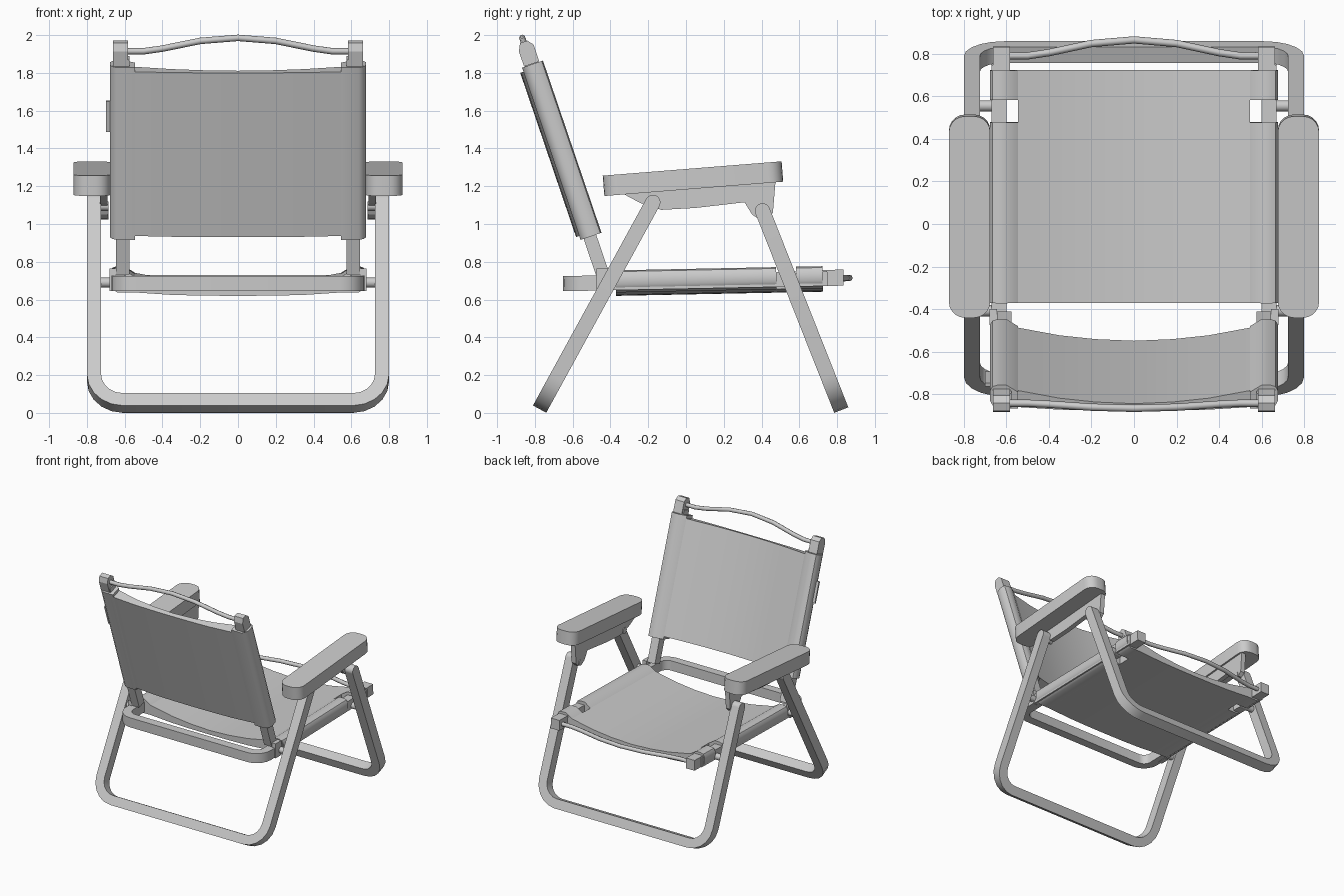
import bpy, bmesh
from math import sin, cos, pi
from mathutils import Vector

if "Cube" in bpy.data.objects:
    bpy.data.objects.remove(bpy.data.objects["Cube"], do_unlink=True)

mat = bpy.data.materials.new("pale_grey")
mat.use_nodes = True
colour = (0.6, 0.6, 0.6, 1)
mat.diffuse_color = colour
mat.node_tree.nodes["Principled BSDF"].inputs["Base Color"].default_value = colour

X, Y, Z = Vector((1, 0, 0)), Vector((0, 1, 0)), Vector((0, 0, 1))
SIDES = (("left", 1), ("right", -1))


def prism(name, pts, a, b, origin=(0, 0, 0), u=X, v=Y, w=Z, smooth=False):
    """Polygon in the u-v plane, extruded along w from a to b."""
    bm = bmesh.new()
    o = Vector(origin)
    verts = [bm.verts.new(o + u * p + v * q + w * a) for p, q in pts]
    face = bm.faces.new(verts)
    ext = bmesh.ops.extrude_face_region(bm, geom=[face])
    moved = [g for g in ext["geom"] if isinstance(g, bmesh.types.BMVert)]
    bmesh.ops.translate(bm, verts=moved, vec=w * (b - a))
    bmesh.ops.recalc_face_normals(bm, faces=bm.faces[:])
    me = bpy.data.meshes.new(name)
    bm.to_mesh(me)
    bm.free()
    me.materials.append(mat)
    ob = bpy.data.objects.new(name, me)
    bpy.context.scene.collection.objects.link(ob)
    if smooth:
        bpy.ops.object.select_all(action="DESELECT")
        ob.select_set(True)
        bpy.context.view_layer.objects.active = ob
        bpy.ops.object.shade_smooth_by_angle(angle=0.6)
    return ob


def arc(cx, cy, r, start, end, n=5):
    return [(cx + r * cos(start + (end - start) * i / n),
             cy + r * sin(start + (end - start) * i / n)) for i in range(n + 1)]


def circle(cx, cy, r, n=16):
    return arc(cx, cy, r, 0, 2 * pi, n)[:-1]


def box(p0, p1, q0, q1):
    return [(p0, q0), (p1, q0), (p1, q1), (p0, q1)]


def u_shape(half, bar, radius, length):
    """Flat U of constant bar width with rounded lower corners."""
    def run(h, r, low):
        return ([(-h, length)] + arc(r - h, low + r, r, pi, 1.5 * pi)
                + arc(h - r, low + r, r, 1.5 * pi, 2 * pi) + [(h, length)])
    return run(half, radius, 0) + run(half - bar, radius - bar, bar)[::-1]


# Leg frames: two slanted U frames with rounded upper ends
LEGS = (("rear", Vector((0, -0.775, 0.02)), Vector((0, -0.175, 1.115))),
        ("front", Vector((0, 0.822, 0.015)), Vector((0, 0.405, 1.07))))
for label, foot, top in LEGS:
    along = (top - foot).normalized()
    across = X.cross(along)
    prism(label + "_leg_frame", u_shape(0.8, 0.075, 0.19, (top - foot).length),
          -0.04, 0.04, foot, X, along, across, True)
    seat_joint = foot + along * ((0.69 - foot.z) / along.z)
    for side, s in SIDES:
        prism(f"{label}_leg_end_{side}", circle(top.y, top.z, 0.04),
              0.725 * s, 0.8 * s, u=Y, v=Z, w=X, smooth=True)
        prism(f"{label}_arm_pin_{side}", circle(top.y, top.z - 0.02, 0.025),
              0.685 * s, 0.74 * s, u=Y, v=Z, w=X, smooth=True)
        prism(f"{label}_seat_pin_{side}", circle(seat_joint.y, seat_joint.z, 0.026),
              0.6 * s, 0.74 * s, u=Y, v=Z, w=X, smooth=True)

# Armrests with hanging brackets
arm_dir = Vector((0, 1, 0.08)).normalized()
arm_up = X.cross(arm_dir)
hw, hl, r = 0.097, 0.475, 0.075
arm_plan = (arc(hw - r, hl - r, r, 0, pi / 2) + arc(r - hw, hl - r, r, pi / 2, pi)
            + arc(r - hw, r - hl, r, pi, 1.5 * pi) + arc(hw - r, r - hl, r, 1.5 * pi, 2 * pi))
bracket = [(-0.37, 1.18), (-0.24, 1.11), (-0.13, 1.075), (0.05, 1.085), (0.31, 1.115),
           (0.35, 1.05), (0.38, 1.03), (0.43, 1.03), (0.46, 1.06), (0.475, 1.24)]
for side, s in SIDES:
    prism("armrest_" + side, arm_plan, -0.054, 0.054, (0.773 * s, 0.037, 1.24),
          X, arm_dir, arm_up, True)
    prism("arm_bracket_" + side, bracket, 0.69 * s, 0.73 * s, u=Y, v=Z, w=X)

# Sagging cloth panel and the sleeves along its edges, as (x, depth)
half_front = [(0.545, 0.1), (0.35, 0.062), (0.18, 0.043)]
half_back = [(0.18, 0.001), (0.35, 0.005), (0.545, 0.018)]
mirror = lambda pts: [(-x, d) for x, d in reversed(pts)]
panel = (half_front + [(0, 0.035)] + mirror(half_front)
         + mirror(half_back) + [(0, 0)] + half_back)
sleeve = [(0.545, 0.018), (0.64, 0.018), (0.665, 0.035), (0.678, 0.06), (0.678, 0.105),
          (0.665, 0.128), (0.64, 0.135), (0.6, 0.135), (0.545, 0.1)]

# Both padded sections share cloth, end caps and a bowed rod
seat_dir = Vector((0, 1, 0.02)).normalized()
back_dir = Vector((0, -0.322, 0.947)).normalized()
SECTIONS = (
    ("seat", Vector((0, 0, 0.627)), X.cross(seat_dir), seat_dir,
     (-0.37, 0.725), ((-0.37, 0.48), (0.585, 0.725)), 0.72),
    ("back", Vector((0, -0.575, 0.91)), -X.cross(back_dir), back_dir,
     (0.022, 0.94), ((0, 0.963),), 0.965))
cap = [(0.03, 0), (0.03, 0.085), (0.05, 0.125), (0.09, 0.125), (0.115, 0.095), (0.115, 0)]
bow = ((0.6, 0), (0.5, 0), (0.4, 0.015), (0.2, 0.058))

for label, origin, up, along, span, sleeves, cap_at in SECTIONS:
    if label == "seat":
        # Close the notches' inner edge by keeping the panel in one piece
        cap_shape = [(d, t) for d, t in box(0.03, 0.115, 0, 0.115)]
    else:
        cap_shape = cap
    prism(label + "_cloth", panel, *span, origin, X, up, along, True)
    for side, s in SIDES:
        for i, (a, b) in enumerate(sleeves):
            prism(f"{label}_sleeve_{side}_{i + 1}", [(x * s, d) for x, d in sleeve],
                  a, b, origin, X, up, along, True)
        prism(f"{label}_end_cap_{side}", cap_shape, 0.583 * s, 0.662 * s,
              origin + along * cap_at, up, along, X)

    cu = bpy.data.curves.new(label + "_rod", "CURVE")
    cu.dimensions = "3D"
    cu.bevel_depth = 0.017
    cu.bevel_resolution = 2
    cu.use_fill_caps = True
    path = [(-x, t) for x, t in bow] + [(0, 0.075)] + list(reversed(bow))
    spline = cu.splines.new("POLY")
    spline.points.add(len(path) - 1)
    for p, (x, t) in zip(spline.points, path):
        p.co = (*(origin + X * x + up * 0.07 + along * (cap_at + 0.072 + t)), 1)
    cu.materials.append(mat)
    rod = bpy.data.objects.new(label + "_rod", cu)
    bpy.context.scene.collection.objects.link(rod)

# Seat rail: flat U closed behind the backrest
_, seat_o, seat_up, _, _, _, _ = SECTIONS[0]
prism("seat_rail", u_shape(0.67, 0.07, 0.13, 1.4), 0.03, 0.11,
      seat_o - seat_dir * 0.65, X, seat_dir, seat_up, True)

# Backrest uprights and their hinge plates
_, back_o, back_up, _, _, _, _ = SECTIONS[1]
for side, s in SIDES:
    prism("back_upright_" + side, box(0.575, 0.645, 0.035, 0.105) if s > 0
          else box(-0.645, -0.575, 0.035, 0.105), -0.2, 1.0, back_o, X, back_up, back_dir)
    prism("hinge_plate_" + side, box(-0.475, -0.4, 0.645, 0.765),
          0.645 * s, 0.68 * s, u=Y, v=Z, w=X)

# Small cloth tab on the side of the backrest
prism("side_tab", box(-0.7, -0.67, 0.06, 0.075), 0.59, 0.76, back_o, X, back_up, back_dir)
